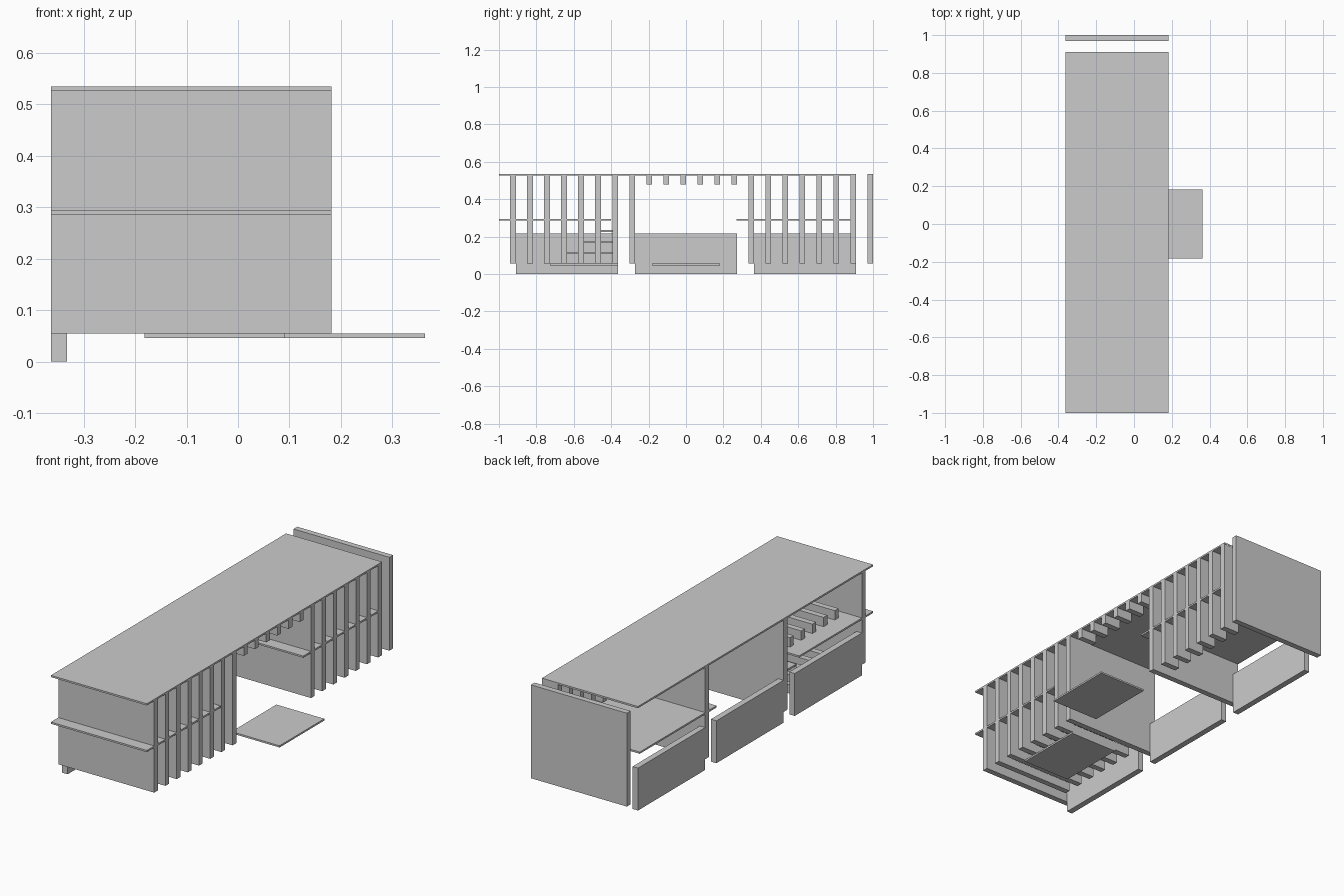
import bpy

if "Cube" in bpy.data.objects:
    bpy.data.objects.remove(bpy.data.objects["Cube"])

U = 2 / 22            # module shared by the rib spacing and the plan grid
X0, X1 = -4 * U, 2 * U
FLOOR, ROOF = 0.055, 0.526


def box(name, x, y, z):
    """Axis-aligned box from (min, max) pairs."""
    xs, ys, zs = x, y, z
    v = [(a, b, c) for a in xs for b in ys for c in zs]
    f = [(0, 1, 3, 2), (4, 6, 7, 5), (0, 4, 5, 1),
         (2, 3, 7, 6), (0, 2, 6, 4), (1, 5, 7, 3)]
    me = bpy.data.meshes.new(name)
    me.from_pydata(v, [], f)
    ob = bpy.data.objects.new(name, me)
    bpy.context.collection.objects.link(ob)
    return ob


# Roof and intermediate floors
box("roof", (X0, X1), (-1, 0.91), (ROOF, 0.535))
box("upper_floor_front", (X0, X1), (-1, -0.4), (0.286, 0.295))
box("upper_floor_rear", (X0, X1), (0.27, 0.895), (0.286, 0.295))

# Ribs along the building: cross walls, posts and short joists
for i in range(22):
    yc = -0.925 + i * (1.91 / 21)
    y = (yc - 0.015, yc + 0.015)
    if i in (0, 7, 14):
        box("cross_wall", (X0, X1), y, (FLOOR, ROOF))
    elif i == 21:
        box("end_wall", (X0, X1), y, (FLOOR, 0.535))
    elif 7 < i < 14:
        box("joist", (X1 - U, X1), y, (0.48, ROOF))
    else:
        box("facade_post", (X1 - U, X1), y, (FLOOR, ROOF))
    # Beams lying on both floors of the front bay
    if 0 < i < 7:
        box("floor_beam", (-3 * U, X1 - U), y, (FLOOR, 0.1))
        if i < 6:
            box("upper_beam", (-3 * U, X1 - U), y, (0.295, 0.343))

# Low back panels, one per bay
for y in ((-10 * U, -4 * U), (-3 * U, 3 * U), (4 * U, 10 * U)):
    box("back_panel", (X0, X0 + 0.031), y, (0, 0.218))

# Entrance slab
box("entrance_slab", (U, 4 * U), (-2 * U, 2 * U), (0.046, FLOOR))

# Stair treads stacked toward the middle bay
for k in range(4):
    z = 0.046 + k * 0.06
    box("stair_tread", (-2 * U, U), ((-8 + k) * U, -4 * U), (z, z + 0.009))
